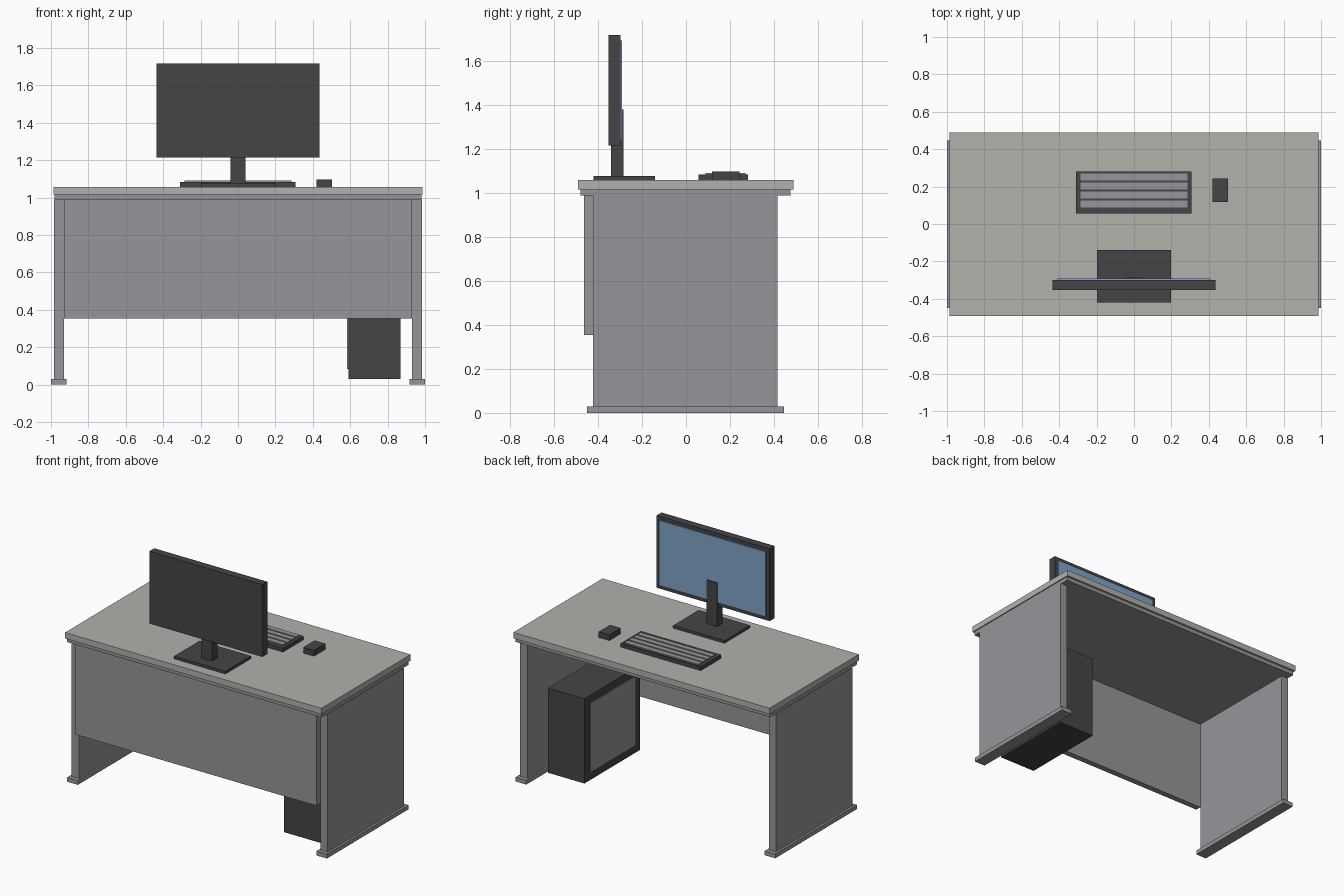
import bpy
import bmesh
from mathutils import Vector

cube = bpy.data.objects.get("Cube")
if cube:
    bpy.data.objects.remove(cube, do_unlink=True)


def material(name, colour):
    m = bpy.data.materials.new(name)
    m.use_nodes = True
    rgba = (*colour, 1.0)
    m.diffuse_color = rgba
    m.node_tree.nodes["Principled BSDF"].inputs["Base Color"].default_value = rgba
    return m


stone = material("warm light grey", (0.45, 0.44, 0.41))
metal = material("mid grey", (0.30, 0.305, 0.32))
plastic = material("charcoal plastic", (0.059, 0.057, 0.062))
glass = material("screen blue", (0.22, 0.37, 0.58))


def box(name, mat, x, y, z):
    """Box from (min, max) pairs along each axis."""
    lo, hi = (Vector(c) for c in zip(x, y, z))
    bm = bmesh.new()
    bmesh.ops.create_cube(bm, size=1.0)
    for v in bm.verts:
        v.co = (lo + hi) / 2 + v.co * (hi - lo)
    mesh = bpy.data.meshes.new(name)
    bm.to_mesh(mesh)
    bm.free()
    mesh.materials.append(mat)
    obj = bpy.data.objects.new(name, mesh)
    bpy.context.collection.objects.link(obj)
    return obj


# Desk top with a recessed strip beneath it
TOP = 1.058
box("desk_top", stone, (-0.987, 0.987), (-0.492, 0.49), (1.016, TOP))
box("under_top", metal, (-0.98, 0.98), (-0.48, 0.476), (0.989, 1.016))

# End panels on wider feet
for side, s in (("left", 1), ("right", -1)):
    def span(a, b):
        return sorted((s * a, s * b))
    box(side + "_end_panel", metal, span(0.93, 0.985), (-0.422, 0.417), (0.03, 0.989))
    box(side + "_foot", metal, span(0.918, 1.0), (-0.45, 0.446), (0, 0.03))

# Front privacy panel
box("front_panel", metal, (-0.93, 0.93), (-0.464, -0.422), (0.354, 0.989))

# Monitor: the neck runs up through the casing
box("monitor_base", plastic, (-0.198, 0.197), (-0.42, -0.14), (TOP, 1.077))
box("monitor_neck", plastic, (-0.04, 0.04), (-0.342, -0.284), (1.077, 1.38))
box("monitor_casing", plastic, (-0.435, 0.435), (-0.353, -0.299), (1.215, 1.718))
box("monitor_screen", glass, (-0.41, 0.41), (-0.299, -0.291), (1.24, 1.693))

# Keyboard with four key strips
box("keyboard", plastic, (-0.309, 0.307), (0.057, 0.281), (TOP, 1.084))
for row in range(4):
    y = 0.088 + row * 0.048
    box(f"key_row_{row + 1}", metal, (-0.286, 0.286), (y, y + 0.038), (1.084, 1.092))

# Mouse
box("mouse", plastic, (0.42, 0.502), (0.118, 0.243), (TOP, 1.098))

# Computer tower with a side plate
box("tower", plastic, (0.59, 0.87), (-0.335, 0.275), (0.03, 0.62))
box("tower_side_plate", metal, (0.583, 0.59), (-0.28, 0.215), (0.085, 0.565))
